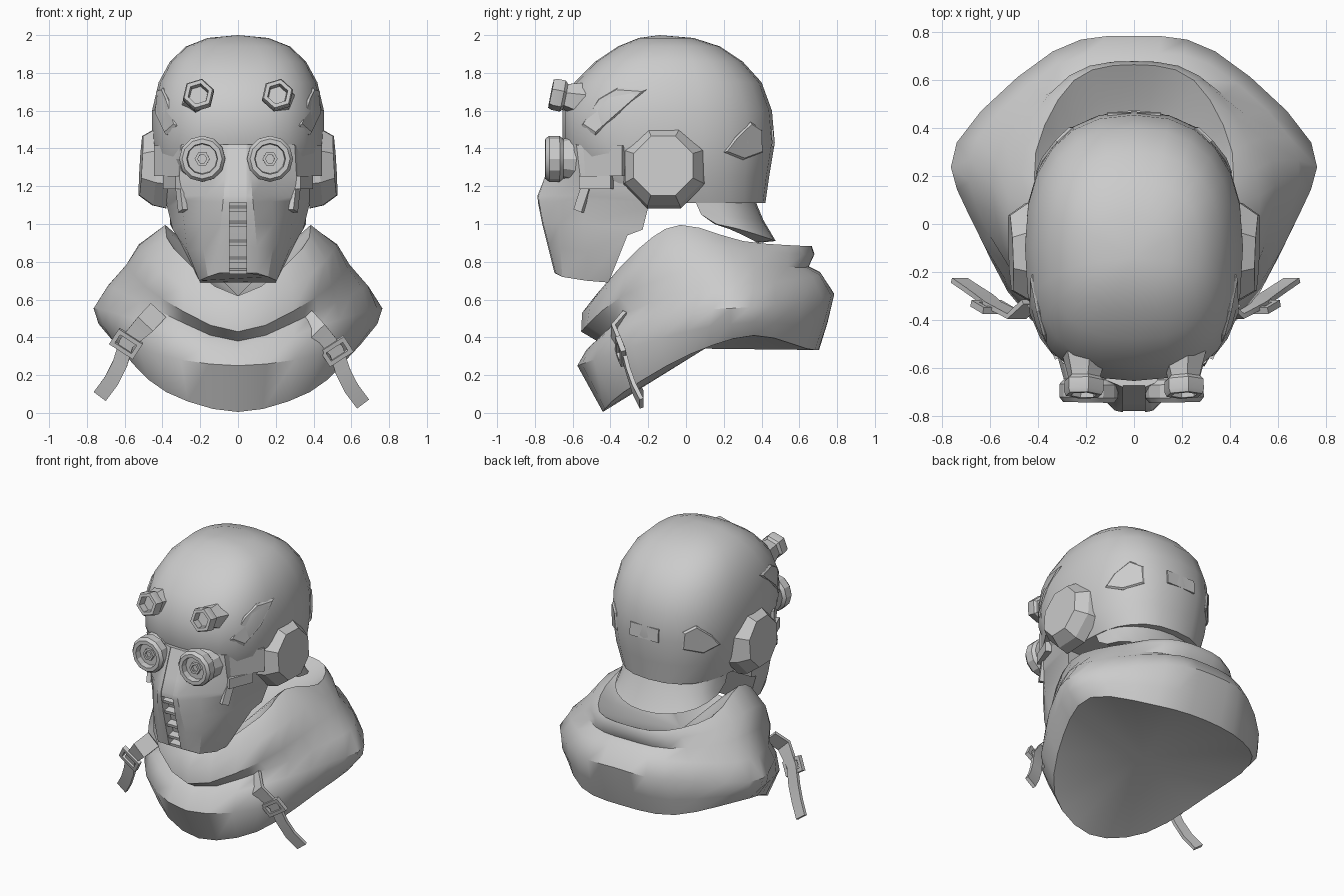
import bpy, bmesh, math
from mathutils import Vector, Matrix
from mathutils.bvhtree import BVHTree

if "Cube" in bpy.data.objects:
    bpy.data.objects.remove(bpy.data.objects["Cube"])

grey = bpy.data.materials.new("plain grey")
grey.diffuse_color = (0.6, 0.6, 0.6, 1)
grey.use_nodes = True
grey.node_tree.nodes["Principled BSDF"].inputs["Base Color"].default_value = grey.diffuse_color


def finish(name, bm, angle=30):
    bmesh.ops.recalc_face_normals(bm, faces=bm.faces)
    me = bpy.data.meshes.new(name)
    bm.to_mesh(me)
    bm.free()
    ob = bpy.data.objects.new(name, me)
    bpy.context.collection.objects.link(ob)
    me.materials.append(grey)
    if angle:
        bpy.ops.object.select_all(action='DESELECT')
        ob.select_set(True)
        bpy.context.view_layer.objects.active = ob
        bpy.ops.object.shade_smooth_by_angle(angle=math.radians(angle))
    return ob


def loft(name, rings, bottom=None, top=None, angle=30):
    """Skin closed rings; each end is a flat cap or a fan to a point."""
    bm = bmesh.new()
    vs = [[bm.verts.new(p) for p in r] for r in rings]
    n = len(rings[0])
    for a, b in zip(vs, vs[1:]):
        for i in range(n):
            j = (i + 1) % n
            bm.faces.new((a[i], a[j], b[j], b[i]))
    for ring, tip in ((vs[0], bottom), (vs[-1], top)):
        if tip is None:
            bm.faces.new(ring)
        else:
            t = bm.verts.new(tip)
            for i in range(n):
                bm.faces.new((ring[i], ring[(i + 1) % n], t))
    bmesh.ops.remove_doubles(bm, verts=bm.verts, dist=1e-5)
    return finish(name, bm, angle)


def spline(pts, sub):
    pts = [Vector(p) for p in pts]
    n, out = len(pts), []
    for i in range(n):
        a, b, c, d = (pts[(i + k) % n] for k in (-1, 0, 1, 2))
        for s in range(sub):
            t = s / sub
            out.append(b + 0.5 * t * (c - a + t * (2*a - 5*b + 4*c - d + t * (3*(b - c) + d - a))))
    return out


def mirrored(half):
    return half + [(-x, y, z) for x, y, z in half[-2:0:-1]]


def turned(name, centre, axis, profile, sides, spin=0.0, angle=25):
    """Lathe along an axis; profile is (radius, distance along the axis)."""
    q = Vector(axis).to_track_quat('Z', 'Y')
    rings = [[Vector(centre) + q @ Vector((r * math.cos(spin + 2*math.pi*i/sides),
              r * math.sin(spin + 2*math.pi*i/sides), d)) for i in range(sides)] for r, d in profile]
    return loft(name, rings, angle=angle)


def box(name, centre, size, rot=(0, 0, 0)):
    bm = bmesh.new()
    bmesh.ops.create_cube(bm, size=1)
    m = Matrix.Translation(centre)
    for ax, r in zip('XYZ', rot):
        m = m @ Matrix.Rotation(math.radians(r), 4, ax)
    bm.transform(m @ Matrix.Diagonal((*size, 1)))
    return finish(name, bm, 0)


# Draped cowl: points from front round to back of each fold
folds = [
    [(0, -.44, .005), (.38, -.33, .11), (.60, .02, .31), (.66, .36, .41), (.36, .64, .34), (0, .705, .335)],
    [(0, -.575, .25), (.43, -.40, .31), (.66, .0, .43), (.72, .35, .48), (.35, .68, .46), (0, .75, .48)],
    [(0, -.53, .33), (.43, -.35, .46), (.69, .04, .54), (.74, .34, .56), (.34, .72, .61), (0, .785, .63)],
    [(0, -.47, .38), (.42, -.29, .54), (.66, .08, .66), (.65, .36, .68), (.31, .67, .72), (0, .71, .745)],
    [(0, -.555, .43), (.41, -.35, .61), (.58, .05, .77), (.54, .36, .78), (.28, .60, .77), (0, .65, .775)],
    [(0, -.55, .53), (.40, -.31, .75), (.52, .0, .89), (.48, .34, .86), (.27, .62, .84), (0, .68, .84)],
    [(0, -.48, .62), (.34, -.25, .87), (.385, -.03, .995), (.41, .30, .91), (.25, .60, .885), (0, .665, .885)],
    [(0, -.40, .58), (.27, -.20, .78), (.31, .0, .93), (.34, .26, .84), (.20, .48, .82), (0, .53, .81)],
]
loft("cowl", [spline(mirrored(f), 3) for f in folds],
     bottom=(0, .1, .34), top=(0, .05, .62), angle=45)

# Helmet dome: z, front y, back y, half width
dome = [(1.11, -.46, .42, .37), (1.25, -.58, .44, .43), (1.43, -.655, .47, .455),
        (1.60, -.655, .455, .455), (1.75, -.59, .40, .42), (1.86, -.48, .30, .36),
        (1.94, -.36, .18, .275), (1.985, -.25, .04, .16)]
rings = []
for z, f, b, w in dome:
    r = []
    for i in range(24):
        t = 2 * math.pi * i / 24
        c, s = math.cos(t), math.sin(t)
        p = .76 if s < 0 else .84
        mid = (f + b) / 2
        r.append((w * math.copysign(abs(c) ** p, c),
                  mid + (b - f) / 2 * math.copysign(abs(s) ** p, s), z))
    rings.append(r)
helmet = loft("helmet_dome", rings, top=(0, -.14, 2.0), angle=26)
tree = BVHTree.FromPolygons([v.co for v in helmet.data.vertices],
                            [list(p.vertices) for p in helmet.data.polygons])


def side_plate(name, s, outline, lift=.016):
    """Raised panel laid on the helmet side; outline is (y, z)."""
    hits = [tree.ray_cast(Vector((s * 2, y, z)), Vector((-s, 0, 0))) for y, z in outline]
    pts = [(h[0], h[1] * (1 if h[1].x * s > 0 else -1)) for h in hits if h[0]]
    mid = sum((p for p, n in pts), Vector()) / len(pts)
    loft(name, [[p - n * .03 for p, n in pts], [p + n * .004 for p, n in pts],
                [p.lerp(mid, .12) + n * lift for p, n in pts]], angle=20)


# Neck guard flaring out behind the helmet
guard = []
for z_side, z_back, w, back, side_y in ((1.14, 1.14, .36, .36, .04), (1.05, 1.02, .36, .41, .08),
                                       (1.0, .91, .36, .475, .16), (1.0, .90, .32, .38, .15),
                                       (1.14, 1.14, .31, .28, .04)):
    row = []
    for i in range(13):
        t = math.pi * i / 12
        s = math.sin(t)
        row.append(Vector((w * math.cos(t), side_y + (back - side_y) * s ** .8,
                           z_side + (z_back - z_side) * s)))
    guard.append(row)
loft("neck_guard", [[row[i] for row in guard] for i in range(13)], angle=35)

# Face mask with narrow snout and breather slot:
# slot depth, then snout edge, snout side, cheek and back edge of each level
mask = [
    (.06, (.10, -.69, .74), (.16, -.655, .72), (.205, -.53, .70), (.20, -.41, .69)),
    (.06, (.10, -.725, .88), (.185, -.665, .87), (.27, -.52, .86), (.325, -.31, .94)),
    (.06, (.09, -.755, 1.0), (.19, -.67, 1.0), (.285, -.54, 1.0), (.345, -.23, .97)),
    (.06, (.08, -.778, 1.115), (.18, -.68, 1.12), (.30, -.54, 1.12), (.375, -.20, 1.09)),
    (0, (.08, -.778, 1.115), (.18, -.68, 1.12), (.30, -.54, 1.12), (.375, -.20, 1.09)),
    (0, (.075, -.78, 1.15), (.17, -.68, 1.15), (.31, -.54, 1.15), (.39, -.20, 1.12)),
    (0, (.07, -.745, 1.24), (.14, -.67, 1.24), (.31, -.56, 1.25), (.41, -.22, 1.22)),
    (0, (.06, -.675, 1.42), (.12, -.65, 1.42), (.30, -.58, 1.42), (.40, -.30, 1.38)),
]
levels = []
for depth, edge, *rest in mask:
    x, y, z = edge
    half = [(.046, y + depth, z), (.046, y - .006, z), edge, *rest]
    levels.append(half + [(-a, b, c) for a, b, c in half[::-1]])
loft("face_mask", levels, angle=30)
for z in (.75, .81, .90, 1.0, 1.08):
    box("slot_bar", (0, -.66 - (z - .74) * .23, z), (.092, .05, .02), (12, 0, 0))

for s in (-1, 1):
    # Eye goggles with socket, recessed lens and centre nut
    turned("eye_goggle", (s * .175 - .01, -.50, 1.345), (s * .02, -1, 0),
           [(.15, 0), (.12, .10), (.105, .15), (.122, .17), (.122, .225), (.106, .245),
            (.082, .245), (.078, .205)], 12)
    turned("eye_nut", (s * .179 - .01, -.69, 1.345), (s * .02, -1, 0),
           [(.04, 0), (.04, .035), (.024, .035), (.024, .018)], 6)
    # Upper hexagonal scopes
    turned("brow_scope", (s * .205, -.54, 1.655), (s * .03, -1, .2),
           [(.10, 0), (.078, .07), (.070, .10), (.086, .115), (.086, .16), (.078, .178),
            (.056, .178), (.05, .13)], 6, .3)
    # Octagonal ear caps
    turned("ear_cap", (s * .37, -.115, 1.30), (s, -.04, .06),
           [(.235, 0), (.222, .07), (.17, .145)], 8, math.pi / 8, 10)
    # Temple arm, cheek clip and vent
    box("temple_arm", (s * .345, -.43, 1.335), (.07, .26, .16), (0, 0, s * -33))
    box("cheek_clip", (s * .345, -.475, 1.22), (.04, .18, .07), (0, 0, s * -22))
    box("cheek_vent", (s * .30, -.545, 1.14), (.03, .05, .15), (-18, s * 6, s * -28))
    # Raised brow and rear panels
    side_plate("brow_panel", s, [(-.55, 1.52), (-.48, 1.47), (-.36, 1.58), (-.21, 1.71),
                                 (-.36, 1.72), (-.46, 1.66)])
    side_plate("rear_panel", s, [(.20, 1.38), (.30, 1.34), (.40, 1.38), (.40, 1.50),
                                 (.34, 1.54), (.26, 1.46)])

# Rear plate of the helmet
box("rear_plate", (0, .45, 1.455), (.22, .03, .09), (3, 0, 0))


def strap(s, dx, dz):
    path = [Vector((s * (x + dx), y, z + dz)) for x, y, z in
            ((.355, -.325, .50), (.42, -.385, .43), (.52, -.335, .33), (.555, -.305, .22),
             (.60, -.275, .13), (.66, -.235, .05))]
    rings = []
    for i, p in enumerate(path):
        d = (path[min(i + 1, 5)] - path[max(i - 1, 0)]).normalized()
        side = d.cross(Vector((0, 1, 0))).normalized()
        n = side.cross(d).normalized() * .011
        side *= .055 if i < 2 else .04
        rings.append([p + side + n, p - side + n, p - side - n, p + side - n])
    loft("strap", rings, angle=30)
    # Rectangular buckle frame round the strap
    d = (path[3] - path[1]).normalized()
    side = d.cross(Vector((0, 1, 0))).normalized()
    n = side.cross(d).normalized()
    frame = []
    for a, b in ((1, 1), (-1, 1), (-1, -1), (1, -1)):
        o, e = side * a, d * b
        c = path[2] - n * .012
        frame.append([c + o * .075 + e * .05 + n * .014, c + o * .075 + e * .05 - n * .014,
                      c + o * .052 + e * .027 - n * .014, c + o * .052 + e * .027 + n * .014])
    bm = bmesh.new()
    vs = [[bm.verts.new(p) for p in r] for r in frame]
    for i in range(4):
        for k in range(4):
            a, b, m = vs[i], vs[(i + 1) % 4], (k + 1) % 4
            bm.faces.new((a[k], a[m], b[m], b[k]))
    finish("buckle", bm, 0)


strap(1, 0, 0)
strap(-1, .07, .04)
